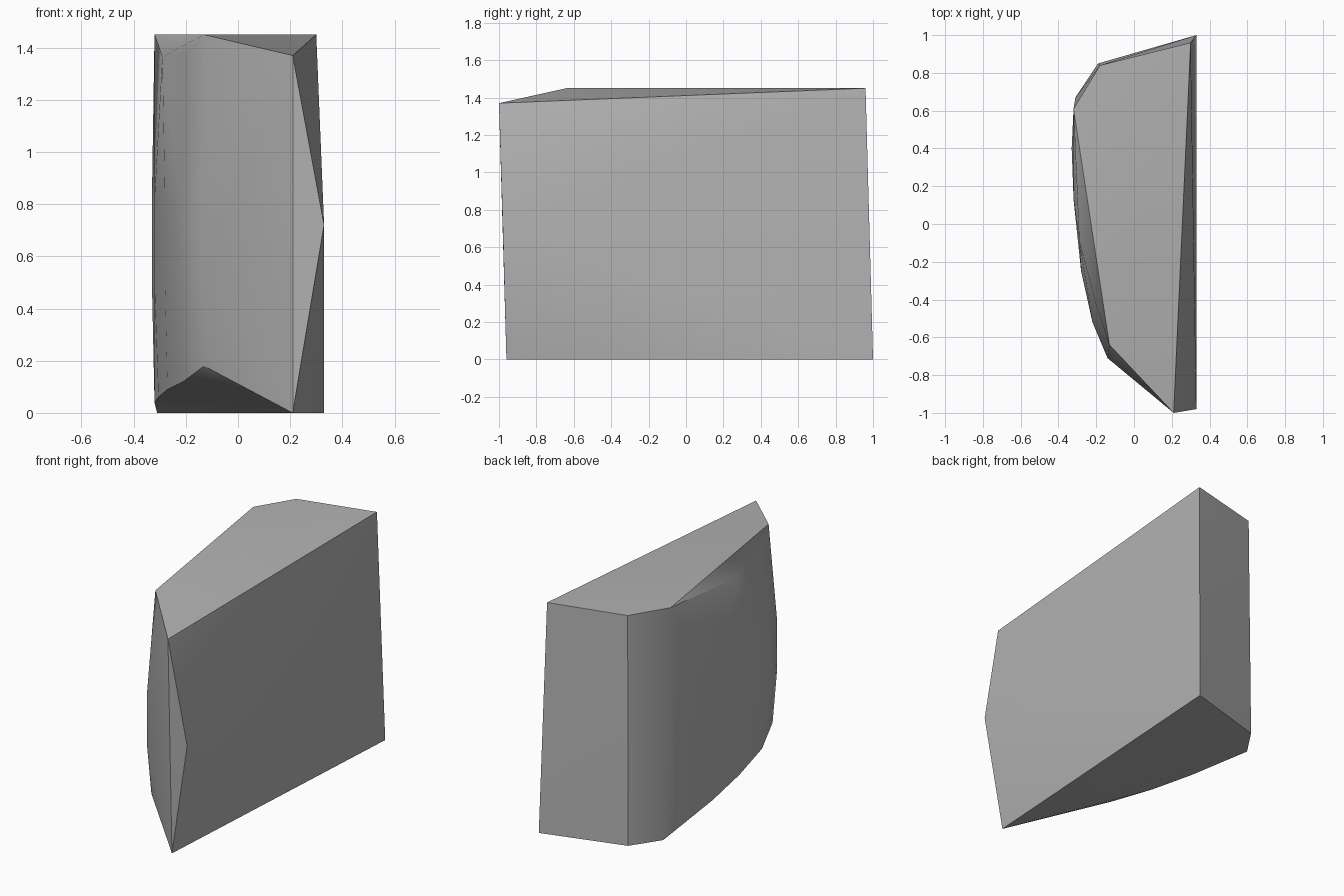
import bpy
import bmesh
import math

# Remove the default object only
default_cube = bpy.data.objects.get("Cube")
if default_cube:
    bpy.data.objects.remove(default_cube, do_unlink=True)


def make_material(name, colour):
    material = bpy.data.materials.new(name)
    material.use_nodes = True
    material.diffuse_color = colour
    shader = material.node_tree.nodes["Principled BSDF"]
    shader.inputs["Base Color"].default_value = colour
    return material


def convex_solid(name, points, material):
    """Wrap a closed faceted skin around the given corner points."""
    mesh = bpy.data.meshes.new(name)
    body = bmesh.new()
    for point in points:
        body.verts.new(point)
    hull = bmesh.ops.convex_hull(body, input=body.verts)
    unused = set(hull["geom_interior"]) | set(hull["geom_unused"])
    loose = [item for item in unused if isinstance(item, bmesh.types.BMVert)]
    bmesh.ops.delete(body, geom=loose, context="VERTS")
    bmesh.ops.dissolve_limit(body, angle_limit=math.radians(0.5),
                             verts=body.verts, edges=body.edges)
    bmesh.ops.recalc_face_normals(body, faces=body.faces)
    body.to_mesh(mesh)
    body.free()
    mesh.materials.append(material)
    solid = bpy.data.objects.new(name, mesh)
    bpy.context.collection.objects.link(solid)
    return solid


# Flat top with its lowered front corner and chamfered curved edge
top = [(0.30, 0.96, 1.45), (-0.18, 0.84, 1.45), (-0.32, 0.61, 1.45),
       (-0.13, -0.64, 1.45), (0.21, -1.0, 1.37),
       (-0.29, -0.09, 1.365), (-0.2, -0.43, 1.38)]

# Flat base, rising along the curved side towards the front
base = [(0.33, 1.0, 0), (0.21, -0.96, 0), (-0.19, 0.85, 0), (-0.31, 0.67, 0),
        (-0.32, 0.44, 0.04), (-0.305, 0.17, 0.06), (-0.27, -0.15, 0.09),
        (-0.21, -0.46, 0.12), (-0.13, -0.68, 0.18)]

# Bulging band halfway up the curved side
bulge_profile = [(-0.14, -0.71), (-0.22, -0.52), (-0.28, -0.25),
                 (-0.32, 0.13), (-0.33, 0.4)]
bulge = [(x, y, z) for z in (0.5, 0.82) for x, y in bulge_profile]

# Corner halfway up the front edge of the flat side
front_corner = [(0.33, -0.98, 0.72)]

stone = make_material("stone grey", (0.45, 0.45, 0.45, 1))
block = convex_solid("stone_block", top + base + bulge + front_corner, stone)

# Smooth the curved side while keeping the cut edges crisp
bpy.ops.object.select_all(action="DESELECT")
block.select_set(True)
bpy.context.view_layer.objects.active = block
bpy.ops.object.shade_smooth_by_angle(angle=math.radians(30))
